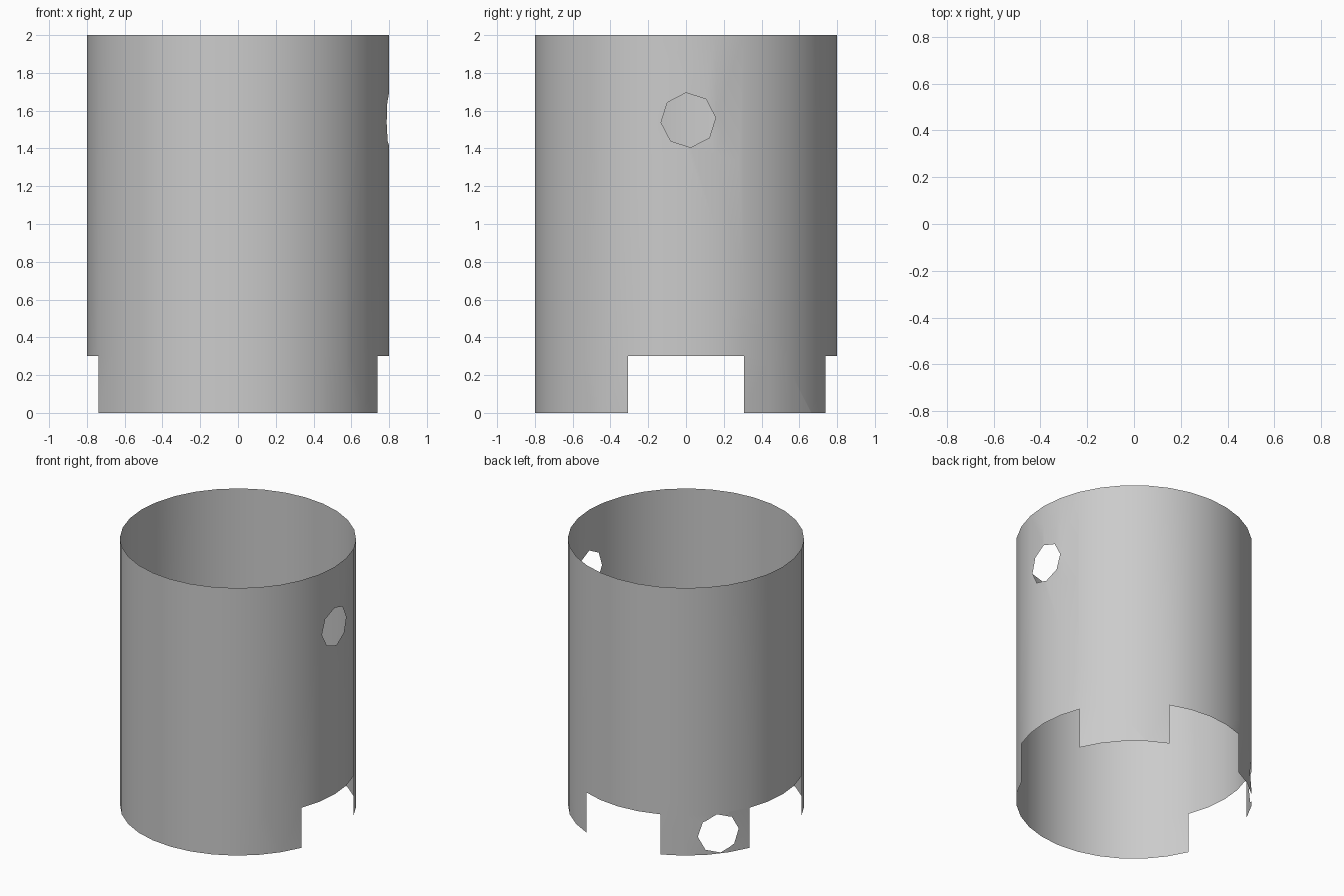
import bpy, bmesh
from math import sin, cos, radians, pi
from mathutils import Vector

if "Cube" in bpy.data.objects:
    bpy.data.objects.remove(bpy.data.objects["Cube"])

R, H, NOTCH_H, SIDES = 0.8, 2.0, 0.3, 32


def cut_hole(bm, angle, z, radius, phase, sides=8):
    """Clip a convex polygon out of the shell, looking along the wall normal."""
    out = Vector((cos(angle), sin(angle), 0))
    tangent = Vector((-sin(angle), cos(angle), 0))
    centre = out * R + Vector((0, 0, z))
    inside = [f for f in bm.faces if f.calc_center_median().dot(out) > R * 0.6]
    for k in range(sides):
        a = phase + (k + 0.5) * 2 * pi / sides
        n = tangent * cos(a) + Vector((0, 0, sin(a)))
        p = centre + n * radius * cos(pi / sides)
        # skip faces entirely outside the clip region, then split the rest
        geom = set(inside)
        for f in inside:
            geom.update(f.edges)
            geom.update(f.verts)
        res = bmesh.ops.bisect_plane(bm, geom=list(geom), plane_co=p,
                                     plane_no=n, dist=1e-5)
        faces = {g for g in res["geom"] if isinstance(g, bmesh.types.BMFace)}
        faces.update(f for f in inside if f.is_valid)
        inside = [f for f in faces if (f.calc_center_median() - p).dot(n) < 0]
    bmesh.ops.delete(bm, geom=inside, context='FACES')


# Open shell: a lower band with three notches and a full upper wall
bm = bmesh.new()
rings = [[bm.verts.new((R * cos(2 * pi * i / SIDES), R * sin(2 * pi * i / SIDES), z))
          for i in range(SIDES)] for z in (0, NOTCH_H, H)]
notched = {(c + d) % SIDES for c in (0, 8, 16) for d in (-2, -1, 0, 1)}
for row in range(2):
    for i in range(SIDES):
        if row == 0 and i in notched:
            continue
        j = (i + 1) % SIDES
        bm.faces.new((rings[row][i], rings[row][j], rings[row + 1][j], rings[row + 1][i]))

# Round holes: high on the right wall, low in the back-left tab
cut_hole(bm, radians(0.9), 1.55, 0.145, radians(5))
cut_hole(bm, radians(141.2), 0.15, 0.145, radians(5))

mesh = bpy.data.meshes.new("tube_shell")
bm.to_mesh(mesh)
bm.free()
shell = bpy.data.objects.new("tube_shell", mesh)
bpy.context.collection.objects.link(shell)
bpy.context.view_layer.objects.active = shell
shell.select_set(True)
bpy.ops.object.shade_smooth_by_angle(angle=radians(30))
